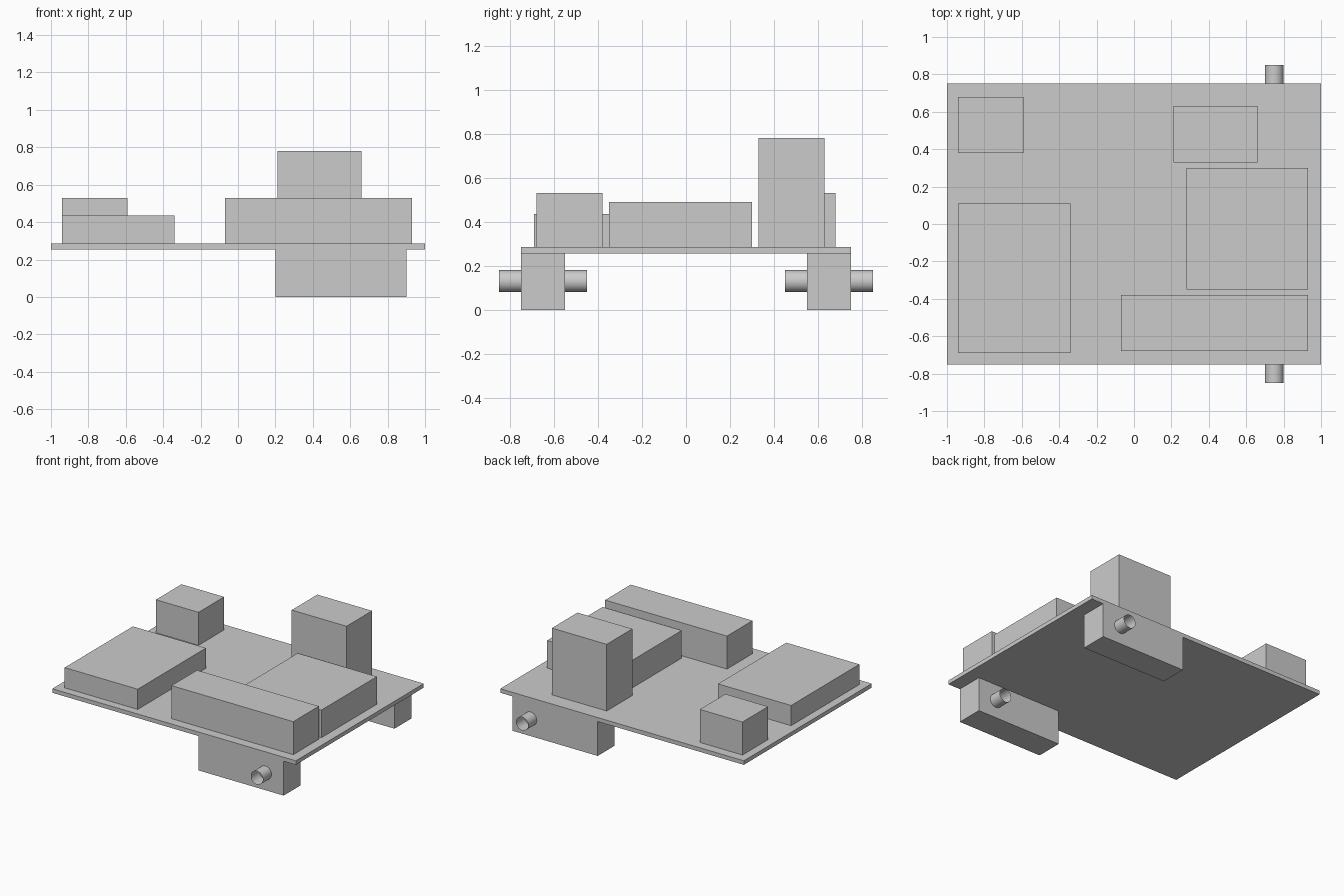
import bpy
from math import radians

cube = bpy.data.objects.get("Cube")
if cube:
    bpy.data.objects.remove(cube, do_unlink=True)

grey = bpy.data.materials.new("plain_grey")
grey.use_nodes = True
grey.diffuse_color = (0.6, 0.6, 0.6, 1)
grey.node_tree.nodes["Principled BSDF"].inputs["Base Color"].default_value = (0.6, 0.6, 0.6, 1)


def box(name, x, y, z):
    """Box spanning the given (min, max) ranges."""
    spans = (x, y, z)
    bpy.ops.mesh.primitive_cube_add(size=1, location=[(a + b) / 2 for a, b in spans])
    obj = bpy.context.object
    obj.name = name
    obj.scale = [b - a for a, b in spans]
    bpy.ops.object.transform_apply(location=False, rotation=False, scale=True)
    obj.data.materials.append(grey)


def open_shaft(name, y):
    """Thin open-ended tube lying along y."""
    bpy.ops.mesh.primitive_cylinder_add(vertices=32, radius=0.05, depth=0.4,
                                        end_fill_type='NOTHING',
                                        location=(0.75, y, 0.13),
                                        rotation=(radians(90), 0, 0))
    obj = bpy.context.object
    obj.name = name
    obj.data.materials.append(grey)
    bpy.ops.object.shade_smooth_by_angle()


# Base plate
BOTTOM, TOP = 0.255, 0.285
box("base_plate", (-1, 1), (-0.75, 0.75), (BOTTOM, TOP))

# Component blocks standing on the plate
box("front_block", (-0.07, 0.93), (-0.68, -0.38), (TOP, 0.53))
box("middle_block", (0.28, 0.93), (-0.35, 0.3), (TOP, 0.49))
box("tall_block", (0.21, 0.66), (0.33, 0.63), (TOP, 0.78))
box("flat_block", (-0.94, -0.34), (-0.69, 0.11), (TOP, 0.435))
box("small_block", (-0.94, -0.59), (0.38, 0.68), (TOP, 0.53))

# Motors under the plate, each with a shaft passing through
for label, side in (("front", -1), ("back", 1)):
    box(label + "_motor", (0.2, 0.9), sorted((side * 0.55, side * 0.75)), (0, BOTTOM))
    open_shaft(label + "_shaft", side * 0.65)
